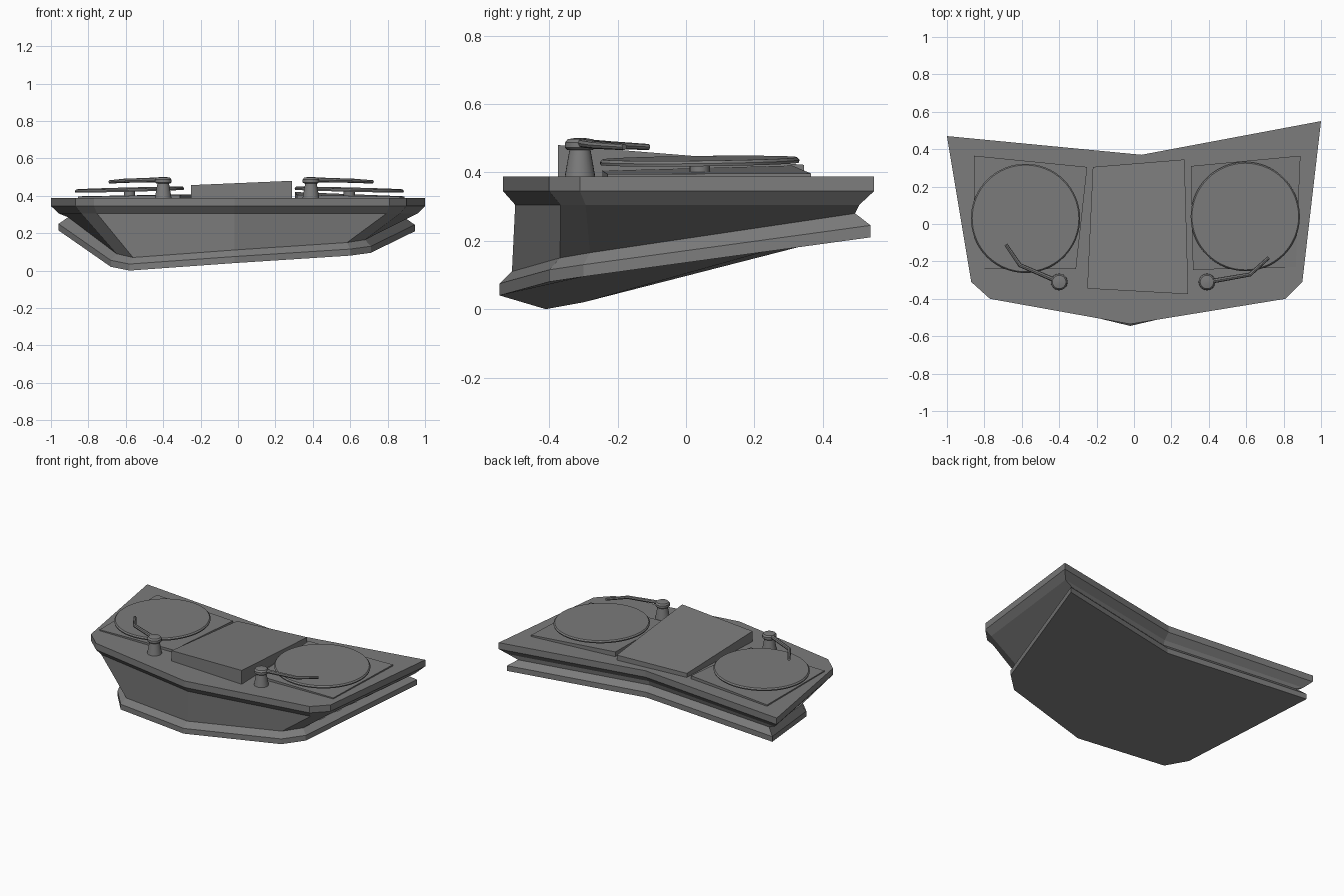
import bpy, bmesh, math
from mathutils import Vector

if "Cube" in bpy.data.objects:
    bpy.data.objects.remove(bpy.data.objects["Cube"], do_unlink=True)

grey = bpy.data.materials.new("plain grey")
grey.use_nodes = True
colour = (0.2, 0.2, 0.2, 1)
grey.diffuse_color = colour
grey.node_tree.nodes["Principled BSDF"].inputs["Base Color"].default_value = colour


def add_object(name, data):
    obj = bpy.data.objects.new(name, data)
    bpy.context.collection.objects.link(obj)
    data.materials.append(grey)
    return obj


def loft(name, rings):
    """Skin a stack of matching outlines and cap both ends."""
    bm = bmesh.new()
    rows = [[bm.verts.new(p) for p in ring] for ring in rings]
    n = len(rows[0])
    for low, high in zip(rows, rows[1:]):
        for i in range(n):
            j = (i + 1) % n
            bm.faces.new((low[i], low[j], high[j], high[i]))
    bm.faces.new(rows[0][::-1])
    bm.faces.new(rows[-1])
    bmesh.ops.recalc_face_normals(bm, faces=bm.faces)
    mesh = bpy.data.meshes.new(name)
    bm.to_mesh(mesh)
    bm.free()
    return add_object(name, mesh)


def inset(ring, d):
    """Offset a counter-clockwise outline inwards with mitred corners."""
    out = []
    for i, p in enumerate(ring):
        a = (p - ring[i - 1]).xy.normalized()
        b = (ring[(i + 1) % len(ring)] - p).xy.normalized()
        na, nb = Vector((-a.y, a.x)), Vector((-b.y, b.x))
        m = (na + nb) / (1 + na.dot(nb)) * d
        out.append(p + Vector((m.x, m.y, 0)))
    return out


def lift(ring, dz):
    return [p + Vector((0, 0, dz)) for p in ring]


def smooth(obj):
    bpy.ops.object.select_all(action='DESELECT')
    obj.select_set(True)
    bpy.context.view_layer.objects.active = obj
    bpy.ops.object.shade_smooth_by_angle(angle=math.radians(35))


def lathe(name, centre, profile, sides=32, tilt=(0, 0)):
    """Stack circles of (radius, height), optionally sloped in x and y."""
    rings = []
    for r, z in profile:
        ring = []
        for i in range(sides):
            t = math.tau * i / sides
            x, y = r * math.cos(t), r * math.sin(t)
            ring.append((centre[0] + x, centre[1] + y, z + tilt[0] * x + tilt[1] * y))
        rings.append(ring)
    obj = loft(name, rings)
    smooth(obj)
    return obj


# Booth body: tilted foot, recessed waist and level table top
foot = [Vector(p) for p in (
    (-0.02, -0.545, 0.04), (0.60, -0.40, 0.08), (0.71, -0.30, 0.095),
    (0.945, 0.54, 0.21), (0.04, 0.36, 0.205), (-0.96, 0.46, 0.215),
    (-0.68, -0.30, 0.02), (-0.58, -0.41, 0.0))]
top = [Vector((x, y, 0.345)) for x, y in (
    (-0.02, -0.535), (0.81, -0.40), (0.90, -0.31), (1.0, 0.55),
    (0.04, 0.37), (-1.0, 0.47), (-0.87, -0.31), (-0.77, -0.40))]
loft("booth_body", [foot, lift(foot, 0.035), lift(inset(foot, 0.035), 0.07),
                    lift(inset(top, 0.035), -0.04), top, lift(top, 0.043)])


def plate(name, corners, base=0.38):
    """Four-cornered slab with its own height at every corner."""
    loft(name, [[(x, y, base) for x, y, z in corners], corners])


# Centre mixer wedge
plate("mixer", [(-0.25, -0.345, 0.457), (0.29, -0.375, 0.48),
                (0.27, 0.345, 0.422), (-0.22, 0.305, 0.415)])

# Turntables, one for each side
decks = {
    "right": dict(
        plate=[(-0.855, -0.24, 0.395), (-0.31, -0.24, 0.405),
               (-0.25, 0.305, 0.408), (-0.855, 0.365, 0.397)],
        disc=(-0.58, 0.03), tilt=(0.025, 0.012),
        arm=[(-0.40, -0.31), (-0.61, -0.22), (-0.685, -0.11)]),
    "left": dict(
        plate=[(0.315, -0.245, 0.405), (0.865, -0.23, 0.395),
               (0.89, 0.365, 0.397), (0.305, 0.31, 0.42)],
        disc=(0.595, 0.04), tilt=(-0.025, 0.012),
        arm=[(0.39, -0.31), (0.62, -0.27), (0.72, -0.18)]),
}
for side, d in decks.items():
    plate(side + "_deck_plate", d["plate"])
    lathe(side + "_spindle", d["disc"], [(0.03, 0.39), (0.03, 0.43)], 16)
    lathe(side + "_record", d["disc"], [(0.29, 0.425), (0.292, 0.433), (0.285, 0.441)],
          64, d["tilt"])
    # Arm post with rounded pivot cap
    lathe(side + "_arm_post", d["arm"][0], [(0.046, 0.38), (0.031, 0.465)], 24)
    lathe(side + "_arm_pivot", d["arm"][0],
          [(0.036, 0.465), (0.044, 0.472), (0.044, 0.487), (0.036, 0.497), (0.012, 0.501)], 24)
    # Bent, tapering arm
    curve = bpy.data.curves.new(side + "_arm", 'CURVE')
    curve.dimensions = '3D'
    curve.bevel_depth = 0.013
    curve.bevel_resolution = 2
    curve.use_fill_caps = True
    spline = curve.splines.new('POLY')
    spline.points.add(2)
    for point, (x, y), z, r in zip(spline.points, d["arm"], (0.486, 0.48, 0.474), (1, 0.85, 0.7)):
        point.co = (x, y, z, 1)
        point.radius = r
    arm = add_object(side + "_arm", curve)
    bpy.ops.object.select_all(action='DESELECT')
    arm.select_set(True)
    bpy.context.view_layer.objects.active = arm
    bpy.ops.object.convert(target='MESH')
    smooth(bpy.context.object)
